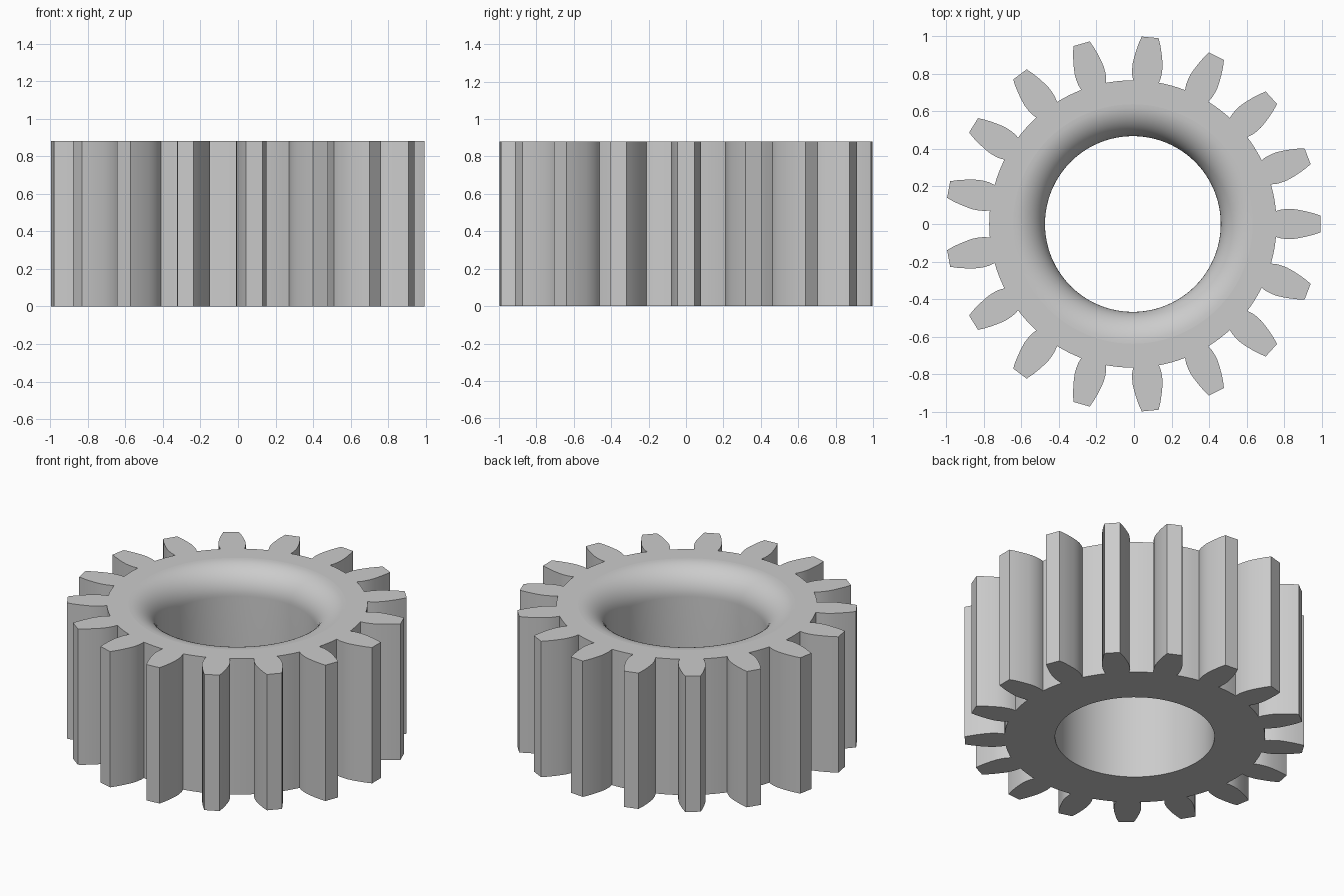
import bpy, bmesh, math
from mathutils import Matrix, Vector

if "Cube" in bpy.data.objects:
    bpy.data.objects.remove(bpy.data.objects["Cube"], do_unlink=True)

TEETH, HEIGHT, ROOT = 17, 0.88, 0.765
BORE, FILLET, SEGS, ROUND = 0.468, 0.17, 96, 14
CENTRE_X = -0.006
PITCH = math.tau / TEETH

steel = bpy.data.materials.new("plain grey")
steel.use_nodes = True
grey = (0.6, 0.6, 0.6, 1)
steel.diffuse_color = grey
steel.node_tree.nodes["Principled BSDF"].inputs["Base Color"].default_value = grey

# Flank of one tooth: distance from the axis, half width
flank = [(0.762, 0.069), (0.79, 0.077), (0.82, 0.080), (0.85, 0.080),
         (0.88, 0.076), (0.92, 0.068), (0.96, 0.058), (0.998, 0.045)]


def gear_outline():
    tooth = [Vector((r, -w, 0)) for r, w in flank]
    tooth += [Vector((r, w, 0)) for r, w in reversed(flank)]
    start = math.atan2(flank[0][1], flank[0][0])
    for i in range(1, 4):
        a = start + (PITCH - 2 * start) * i / 4
        tooth.append(Vector((ROOT * math.cos(a), ROOT * math.sin(a), 0)))
    return [Matrix.Rotation(k * PITCH, 3, 'Z') @ p for k in range(TEETH) for p in tooth]


def ring(bm, points, z):
    return [bm.verts.new((p.x + CENTRE_X, p.y, z)) for p in points]


def circle(radius):
    return [Vector((radius * math.cos(a), radius * math.sin(a), 0))
            for a in (math.tau * i / SEGS for i in range(SEGS))]


def wall(bm, low, high):
    n = len(low)
    for i in range(n):
        j = (i + 1) % n
        bm.faces.new((low[i], low[j], high[j], high[i]))


def cap(bm, outer, inner):
    edges = [bm.edges.get((loop[i - 1], loop[i])) for loop in (outer, inner)
             for i in range(len(loop))]
    bmesh.ops.triangle_fill(bm, use_beauty=True, use_dissolve=False, edges=edges)


bm = bmesh.new()

# Toothed outer wall
outline = gear_outline()
outer_low, outer_high = ring(bm, outline, 0), ring(bm, outline, HEIGHT)
wall(bm, outer_low, outer_high)

# Straight bore opening into a rounded mouth at the top
rings = [ring(bm, circle(BORE), 0)]
for i in range(ROUND + 1):
    a = math.pi / 2 * i / ROUND
    rings.append(ring(bm, circle(BORE + FILLET * (1 - math.cos(a))),
                      HEIGHT - FILLET * (1 - math.sin(a))))
for low, high in zip(rings, rings[1:]):
    wall(bm, low, high)

# Flat end faces
cap(bm, outer_low, rings[0])
cap(bm, outer_high, rings[-1])
bmesh.ops.recalc_face_normals(bm, faces=bm.faces[:])

mesh = bpy.data.meshes.new("gear")
bm.to_mesh(mesh)
bm.free()
mesh.materials.append(steel)
gear = bpy.data.objects.new("gear", mesh)
bpy.context.collection.objects.link(gear)

# Smooth flanks and bore, flat end faces
bpy.ops.object.select_all(action='DESELECT')
gear.select_set(True)
bpy.context.view_layer.objects.active = gear
bpy.ops.object.shade_smooth_by_angle(angle=math.radians(30))
for face in mesh.polygons:
    if abs(face.normal.z) > 0.9999:
        face.use_smooth = False
